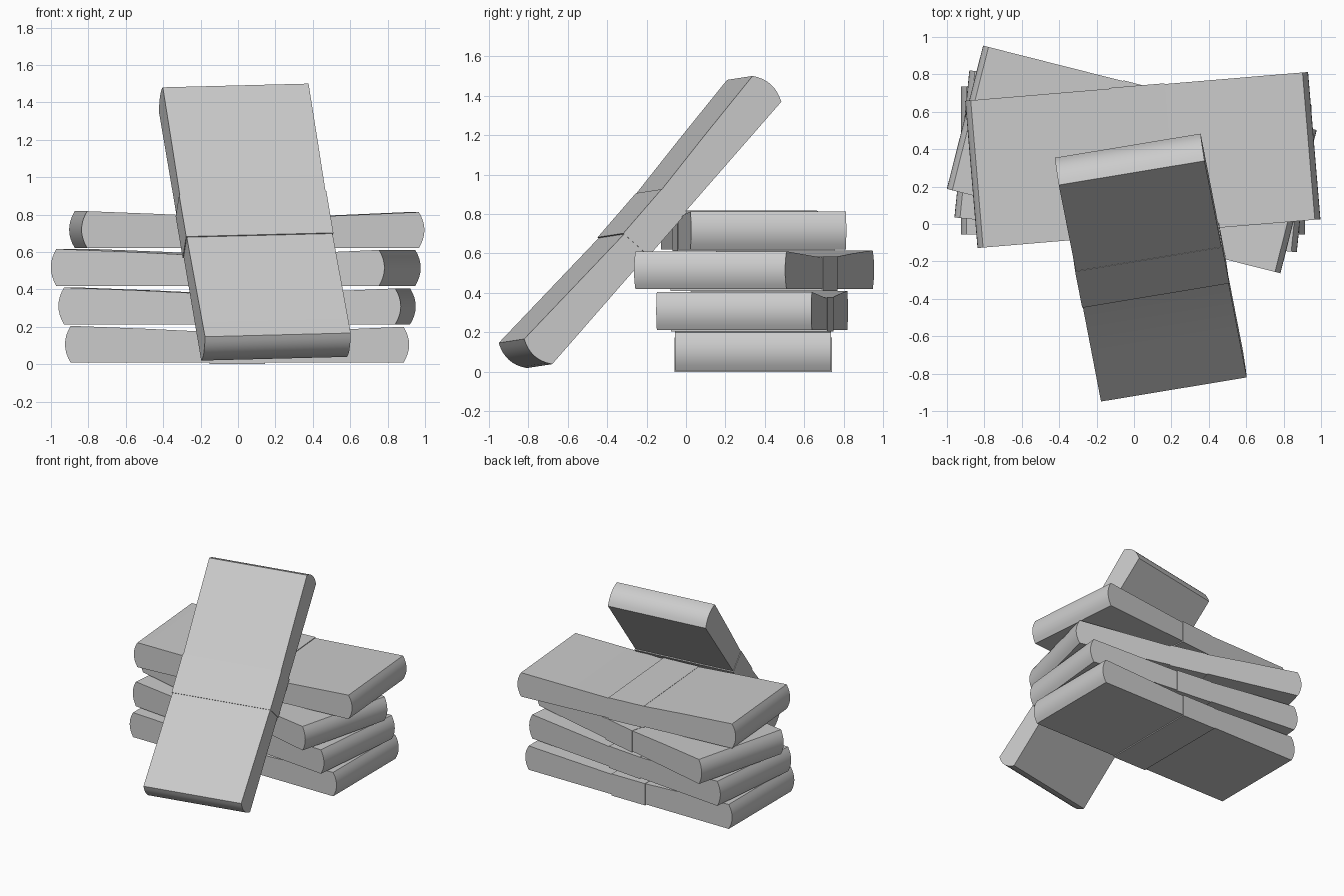
import bpy, bmesh, math
from mathutils import Matrix, Vector

if "Cube" in bpy.data.objects:
    bpy.data.objects.remove(bpy.data.objects["Cube"])

HALF_L, HALF_W, BASE, BULGE = 0.89, 0.395, 0.008, 0.03


def extrude_profile(name, pts, half_w):
    """Extrude an x-z outline symmetrically along y."""
    bm = bmesh.new()
    face = bm.faces.new([bm.verts.new((x, -half_w, z)) for x, z in pts])
    geom = bmesh.ops.extrude_face_region(bm, geom=[face])["geom"]
    verts = [g for g in geom if isinstance(g, bmesh.types.BMVert)]
    bmesh.ops.translate(bm, verts=verts, vec=(0, 2 * half_w, 0))
    bmesh.ops.recalc_face_normals(bm, faces=bm.faces[:])
    mesh = bpy.data.meshes.new(name)
    bm.to_mesh(mesh)
    bm.free()
    ob = bpy.data.objects.new(name, mesh)
    bpy.context.collection.objects.link(ob)
    bpy.ops.object.select_all(action='DESELECT')
    ob.select_set(True)
    bpy.context.view_layer.objects.active = ob
    bpy.ops.object.shade_smooth_by_angle(angle=math.radians(30))
    return ob


def end_arc(side, top, n=8):
    """Bulging paper edge, from bottom to top."""
    pts = []
    for i in range(n + 1):
        t = i / n
        pts.append((side * (HALF_L + BULGE * 4 * t * (1 - t)),
                    BASE + (top - BASE) * t))
    return pts


def bundle(name, matrix):
    # Paper stack, pinched on top by the band
    outline = end_arc(1, 0.2) + [(0.5, 0.183), (0.15, 0.168), (-0.15, 0.173), (-0.5, 0.190)]
    outline += end_arc(-1, 0.205)[::-1]
    paper = extrude_profile(name + "_paper", outline, HALF_W)
    # Wrapping band
    band = extrude_profile(name + "_band", [(-0.148, 0), (0.15, 0), (0.15, 0.174), (-0.148, 0.175)],
                           HALF_W + 0.004)
    for ob in (paper, band):
        ob.matrix_world = matrix
    return paper


# Four stacked bundles: x, y, z, turn in degrees
stack = [(-0.005, 0.34, 0.0, 0), (-0.005, 0.335, 0.205, -5.8),
         (-0.012, 0.345, 0.411, -14.2), (0.047, 0.342, 0.613, 4.8)]
for i, (x, y, z, a) in enumerate(stack):
    bundle(f"stacked_bundle_{i + 1}",
           Matrix.Translation((x, y, z)) @ Matrix.Rotation(math.radians(a), 4, 'Z'))

# Leaning bundle
across = Vector((0.785, 0.13, 0.02)).normalized()
up = Vector((-0.228, 1.17, 1.34))
up = (up - across * up.dot(across)).normalized()
normal = across.cross(up)
rot = Matrix((-up, across, normal)).transposed().to_4x4()
centre = Vector((0.09, -0.233, 0.758)) - normal * 0.104
bundle("leaning_bundle", Matrix.Translation(centre) @ rot)
